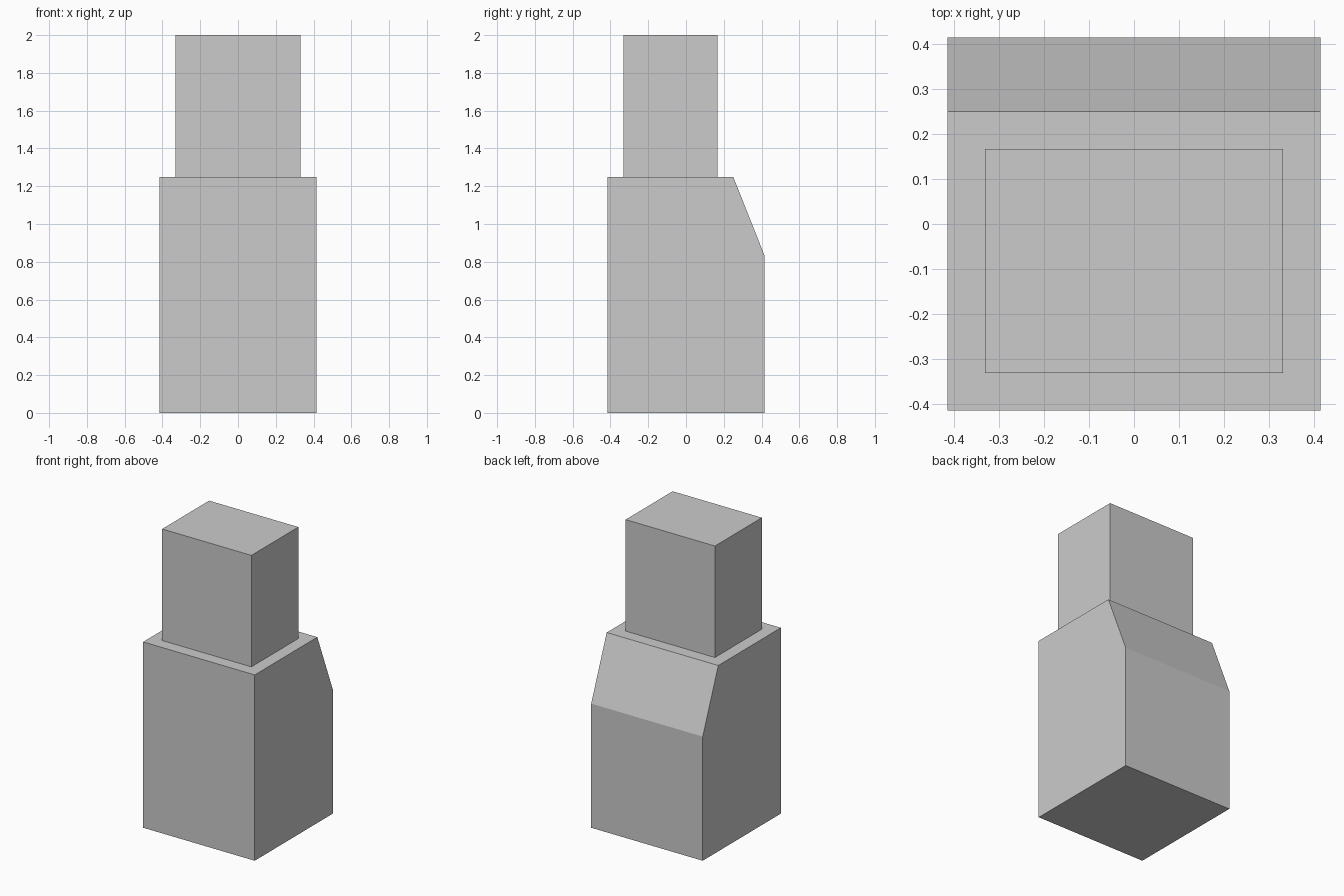
import bpy
import bmesh

if "Cube" in bpy.data.objects:
    bpy.data.objects.remove(bpy.data.objects["Cube"])


def extrude_profile(name, profile, half_width):
    """Extrude a (y, z) side profile symmetrically along x into a closed solid."""
    bm = bmesh.new()
    face = bm.faces.new([bm.verts.new((-half_width, y, z)) for y, z in profile])
    result = bmesh.ops.extrude_face_region(bm, geom=[face])
    moved = [v for v in result["geom"] if isinstance(v, bmesh.types.BMVert)]
    bmesh.ops.translate(bm, verts=moved, vec=(2 * half_width, 0, 0))
    bmesh.ops.recalc_face_normals(bm, faces=bm.faces)
    mesh = bpy.data.meshes.new(name)
    bm.to_mesh(mesh)
    bm.free()
    obj = bpy.data.objects.new(name, mesh)
    bpy.context.collection.objects.link(obj)
    return obj


# Lower body with a sloped upper back edge
extrude_profile("lower_body", [(-0.415, 0), (0.415, 0), (0.415, 0.835),
                               (0.25, 1.25), (-0.415, 1.25)], 0.415)

# Upper block, set towards the front
extrude_profile("upper_block", [(-0.332, 1.25), (0.167, 1.25),
                                (0.167, 2.0), (-0.332, 2.0)], 0.332)
